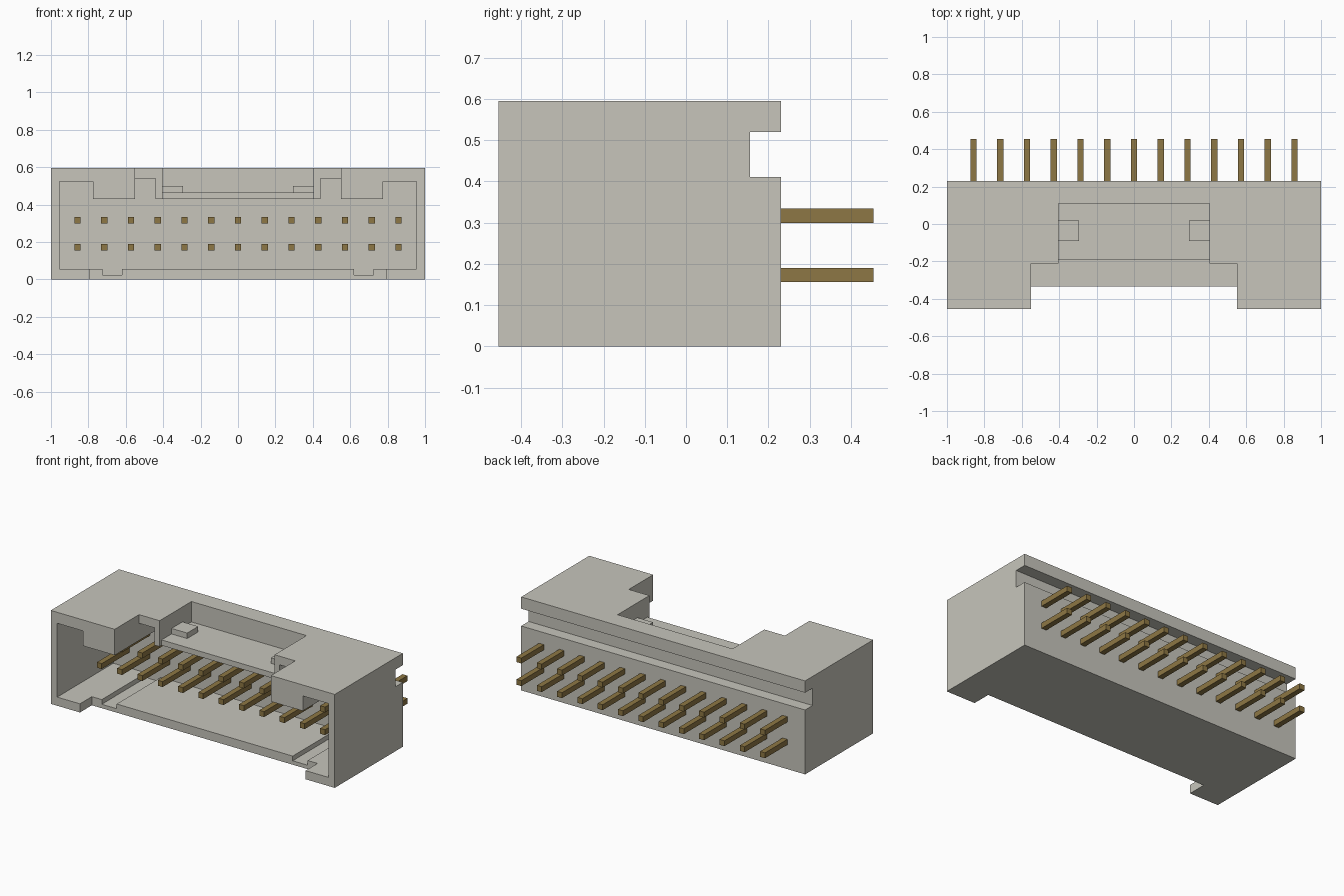
import bpy
import bmesh

cube = bpy.data.objects.get("Cube")
if cube:
    bpy.data.objects.remove(cube, do_unlink=True)


def material(name, rgb, metallic=0.0):
    m = bpy.data.materials.new(name)
    m.use_nodes = True
    m.diffuse_color = (*rgb, 1)
    bsdf = next(n for n in m.node_tree.nodes if n.type == 'BSDF_PRINCIPLED')
    bsdf.inputs["Base Color"].default_value = (*rgb, 1)
    bsdf.inputs["Metallic"].default_value = metallic
    return m


PLASTIC = material("warm grey plastic", (0.57, 0.56, 0.50))
BRASS = material("dull brass", (0.27, 0.185, 0.058))


def prism(name, outline, y0, y1, mat):
    """Extrude an outline of (x, z) points from y0 to y1."""
    bm = bmesh.new()
    face = bm.faces.new([bm.verts.new((x, y0, z)) for x, z in outline])
    ext = bmesh.ops.extrude_face_region(bm, geom=[face])
    for v in ext["geom"]:
        if isinstance(v, bmesh.types.BMVert):
            v.co.y = y1
    bmesh.ops.recalc_face_normals(bm, faces=bm.faces)
    mesh = bpy.data.meshes.new(name)
    bm.to_mesh(mesh)
    bm.free()
    mesh.materials.append(mat)
    obj = bpy.data.objects.new(name, mesh)
    bpy.context.collection.objects.link(obj)
    return obj


def box(name, x0, x1, y0, y1, z0, z1, mat=PLASTIC):
    return prism(name, [(x0, z0), (x1, z0), (x1, z1), (x0, z1)], y0, y1, mat)


def cut(target, cutter):
    cutter.hide_render = True
    mod = target.modifiers.new("cut", 'BOOLEAN')
    mod.operation = 'DIFFERENCE'
    mod.solver = 'EXACT'
    mod.object = cutter
    bpy.context.view_layer.objects.active = target
    bpy.ops.object.modifier_apply(modifier=mod.name)
    bpy.data.objects.remove(cutter, do_unlink=True)


FRONT, BACK, CAVITY_END = -0.455, 0.23, 0.11
housing = box("housing", -1, 1, FRONT, BACK, 0, 0.595)

# Plug cavity with floor grooves, tall side bays and latch pockets
half = [(0.62, 0.055), (0.62, 0.025), (0.725, 0.025), (0.725, 0.055),
        (0.955, 0.055), (0.955, 0.525), (0.775, 0.525), (0.775, 0.43),
        (0.55, 0.43), (0.55, 0.54), (0.44, 0.54), (0.44, 0.43)]
outline = half + [(-x, z) for x, z in reversed(half)]
cut(housing, prism("cavity_cutter", outline, -0.6, CAVITY_END, PLASTIC))

# Set-back floor edge, open roof, latch recess and rear groove
cut(housing, box("floor_cutter", -0.795, 0.795, -0.6, -0.335, -0.1, 0.1))
cut(housing, box("roof_cutter", -0.55, 0.55, -0.6, -0.21, 0.40, 0.8))
cut(housing, box("recess_cutter", -0.405, 0.405, -0.6, CAVITY_END, 0.465, 0.8))
cut(housing, box("latch_edge_cutter", -0.405, 0.405, -0.6, -0.19, 0.40, 0.8))
cut(housing, box("rear_groove_cutter", -1.2, 1.2, 0.155, 0.4, 0.41, 0.52))

# Small latch blocks in the recess
for side, s in (("left", 1), ("right", -1)):
    x0, x1 = sorted((s * 0.295, s * 0.407))
    box(f"{side}_latch_block", x0, x1, -0.09, 0.02, 0.463, 0.50)

# Two rows of contact pins through the back wall
R = 0.0172
for row, z in (("lower", 0.1725), ("upper", 0.3165)):
    for i in range(13):
        x = (i - 6) * 0.143
        box(f"{row}_pin_{i + 1}", x - R, x + R, -0.17, 0.455, z - R, z + R, BRASS)
